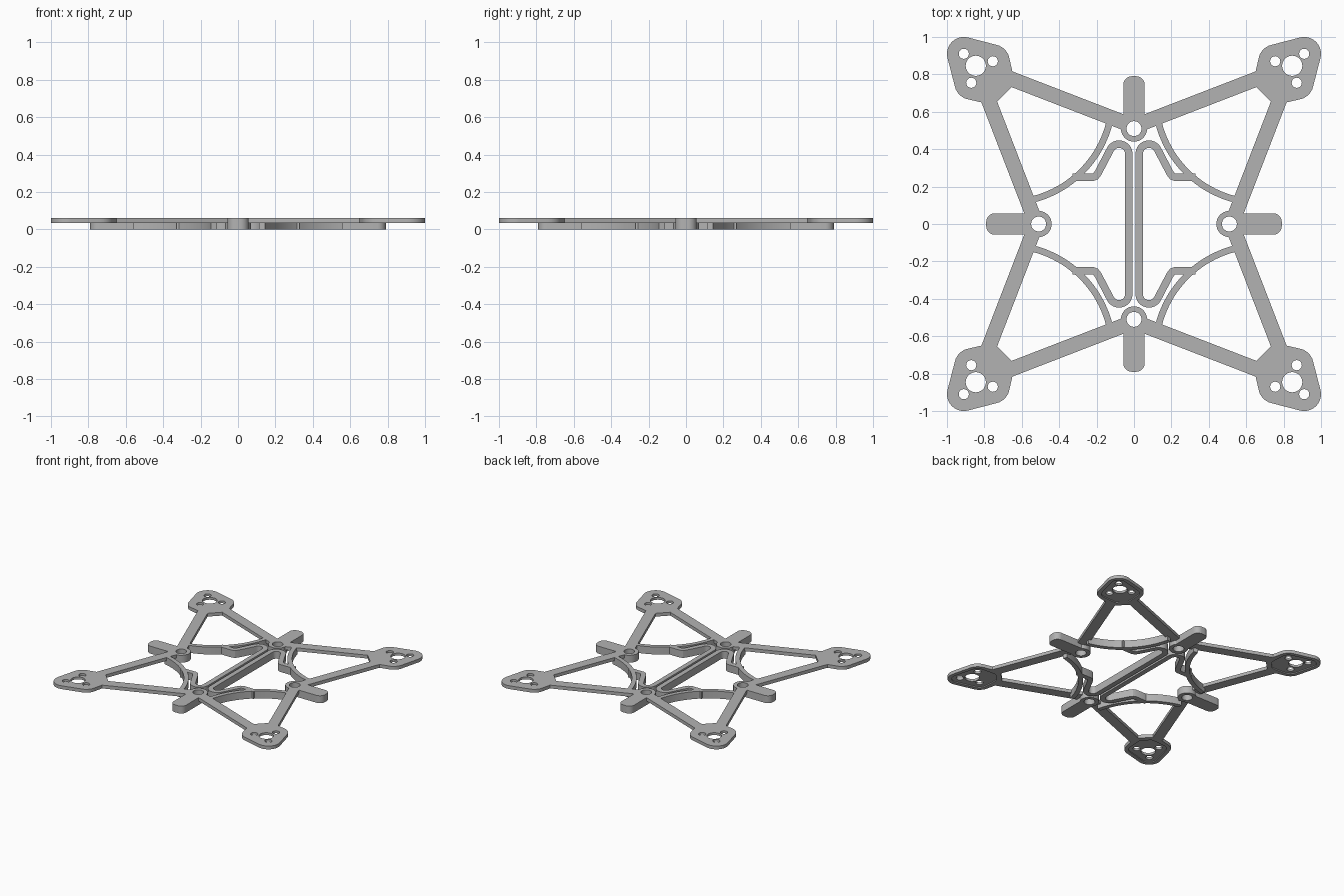
import bpy, bmesh
from math import cos, sin, pi, radians
from mathutils import Vector
from mathutils.geometry import convex_hull_2d, delaunay_2d_cdt

TOP, PLATE, POCKET = 0.06, 0.033, 0.041   # top face, thin plate underside, pocket floor

cube = bpy.data.objects.get("Cube")
if cube:
    bpy.data.objects.remove(cube)

grey = bpy.data.materials.new("light_grey")
grey.use_nodes = True
grey.diffuse_color = (0.45, 0.45, 0.45, 1)
for node in grey.node_tree.nodes:
    if node.type == 'BSDF_PRINCIPLED':
        node.inputs["Base Color"].default_value = grey.diffuse_color


# ---- flat outline helpers ----
def arc(cx, cy, r, start, end, n):
    angles = [radians(start + (end - start) * i / n) for i in range(n + 1)]
    return [Vector((cx + r * cos(a), cy + r * sin(a))) for a in angles]


def disc(cx, cy, r, n=32):
    return arc(cx, cy, r, 0, 360, n)[:-1]


def hull(points):
    return [points[i] for i in convex_hull_2d(points)]


def ribbon(path, width):
    """Outline of a strip of even width along a path."""
    path = [Vector(p) for p in path]
    left, right = [], []
    for i, p in enumerate(path):
        before = (p - path[i - 1]).normalized() if i else None
        after = (path[i + 1] - p).normalized() if i + 1 < len(path) else None
        before, after = before or after, after or before
        t = (before + after).normalized()
        side = Vector((-t.y, t.x)) * (width / 2 / t.dot(after))
        left.append(p + side)
        right.append(p - side)
    return left + right[::-1]


def swap(poly):
    return [Vector((p.y, p.x)) for p in poly]


def flip(poly, sx, sy):
    return [Vector((p.x * sx, p.y * sy)) for p in poly]


outlines, kinds = [], []


def add(kind, poly):
    area = sum(a.x * b.y - b.x * a.y for a, b in zip(poly, poly[1:] + poly[:1]))
    outlines.append(poly if area > 0 else poly[::-1])
    kinds.append(kind)


# ---- motor mount outline, its underside pocket and its screw holes ----
screws = [(0.91, 0.91), (0.755, 0.87), (0.87, 0.755)]


def rounded(r):
    return [p for x, y in screws for p in disc(x, y, r)]


neck = [Vector(p) for p in ((0.65, 0.815), (0.65, 0.735))]
pocket_neck = [Vector((0.69, 0.80)), Vector((0.69, 0.75))]
mount = hull(rounded(0.09) + neck + swap(neck))
pocket = hull(rounded(0.06) + pocket_neck + swap(pocket_neck))

arm = ribbon([(0, 0.522), (0.72, 0.80)], 0.08)
brace = ribbon(arc(0.68, 0.68, 0.566, 192.8, 257.2, 24), 0.035)

for sx in (1, -1):
    for sy in (1, -1):
        add("mount", flip(mount, sx, sy))
        add("pocket", flip(pocket, sx, sy))
        add("hole", flip(disc(0.846, 0.846, 0.054), sx, sy))
        for x, y in screws:
            add("hole", flip(disc(x, y, 0.027, 20), sx, sy))
        add("arm", flip(arm, sx, sy))
        add("arm", flip(swap(arm), sx, sy))
        add("core", flip(brace, sx, sy))

# ---- hubs with bolt holes and landing tabs ----
tab = hull(disc(0.012, 0.745, 0.045) + disc(-0.012, 0.745, 0.045)
           + [Vector((0.057, 0.53)), Vector((-0.057, 0.53))])
for s in (1, -1):
    for turn in (swap, list):
        add("core", flip(turn(tab), s, s))
        add("core", flip(turn(disc(0, 0.51, 0.07)), s, s))
        add("hole", flip(turn(disc(0, 0.51, 0.04)), s, s))

# ---- bent battery strap rails ----
half = [Vector(p) for p in ((0.33, 0.25), (0.22, 0.25), (0.205, 0.256), (0.192, 0.273))]
half += arc(0.08, 0.375, 0.052, 27, 180, 16)
rail = ribbon(half + flip(half, 1, -1)[::-1], 0.04)
for sx in (1, -1):
    add("core", flip(rail, sx, 1))

# ---- merge all outlines into one flat map ----
points, loops = [], []
for poly in outlines:
    loops.append(list(range(len(points), len(points) + len(poly))))
    points += poly
flat, _, tris, _, _, sources = delaunay_2d_cdt(points, [], loops, 1, 1e-5)

cells = []                                 # (triangle, part, underside height)
for tri, source in zip(tris, sources):
    found = {kinds[i] for i in source}
    if not found or "hole" in found:
        continue
    if "core" in found:
        cells.append((tri, "centre_frame", 0.0))
    elif "pocket" in found:
        cells.append((tri, "motor_mounts", POCKET))
    elif "mount" in found:
        cells.append((tri, "motor_mounts", PLATE))
    else:
        cells.append((tri, "arms", PLATE))

floor_at = {}
for tri, part, low in cells:
    for a, b in zip(tri, tri[1:] + tri[:1]):
        floor_at[a, b] = low


# ---- raise each part to its thickness ----
def build(part):
    bm = bmesh.new()
    made = {}

    def vert(i, z):
        if (i, z) not in made:
            made[i, z] = bm.verts.new((flat[i].x, flat[i].y, z))
        return made[i, z]

    for tri, owner, low in cells:
        if owner != part:
            continue
        bm.faces.new([vert(i, TOP) for i in tri])
        bm.faces.new([vert(i, low) for i in reversed(tri)])
        for a, b in zip(tri, tri[1:] + tri[:1]):
            high = floor_at.get((b, a), TOP)
            if high > low:
                bm.faces.new([vert(a, low), vert(b, low), vert(b, high), vert(a, high)])
    mesh = bpy.data.meshes.new(part)
    bm.to_mesh(mesh)
    bm.free()
    mesh.materials.append(grey)
    obj = bpy.data.objects.new(part, mesh)
    bpy.context.collection.objects.link(obj)
    bpy.ops.object.select_all(action='DESELECT')
    obj.select_set(True)
    bpy.context.view_layer.objects.active = obj
    bpy.ops.object.shade_smooth_by_angle(angle=radians(30))


for name in ("centre_frame", "arms", "motor_mounts"):
    build(name)
